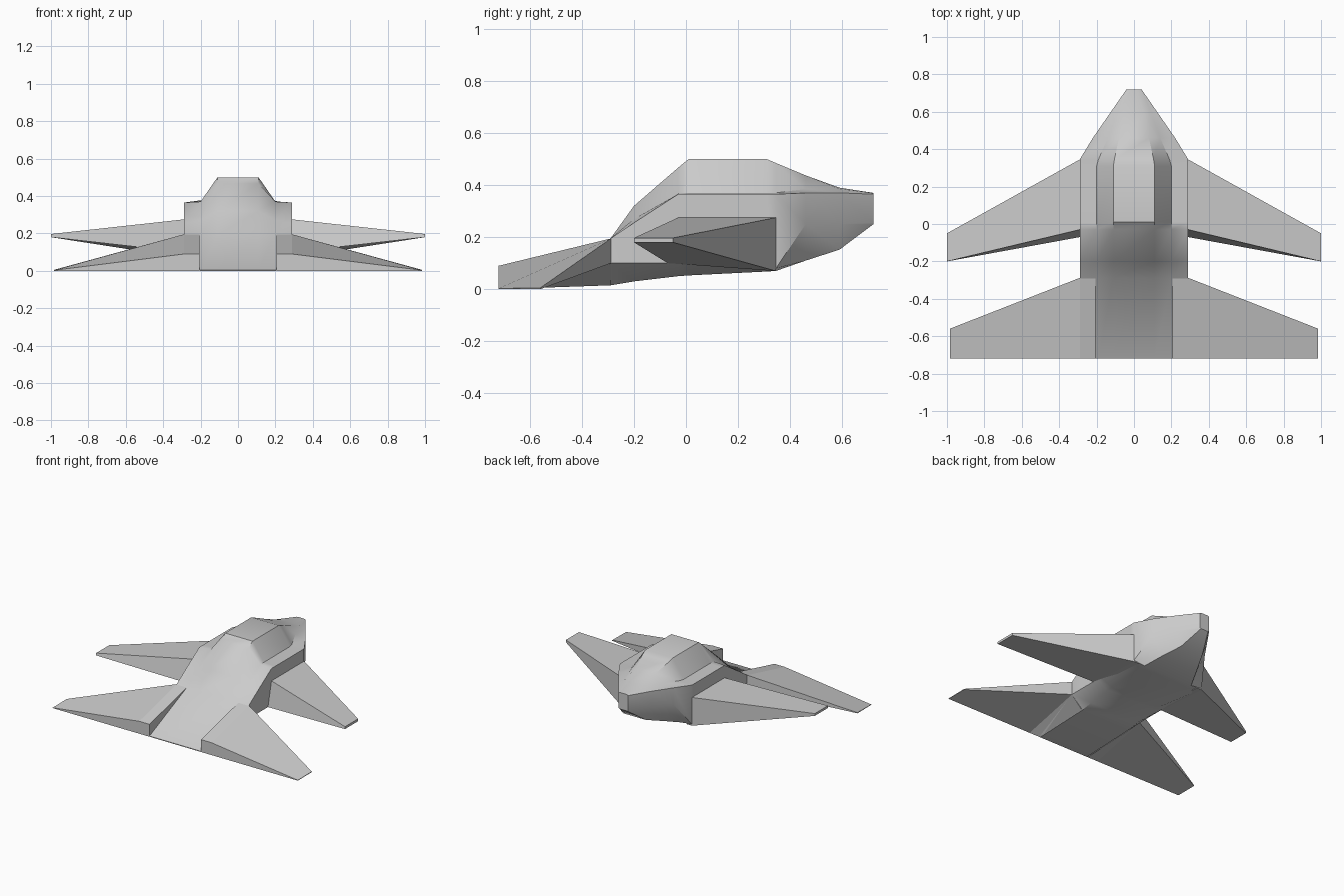
import bpy, bmesh

if "Cube" in bpy.data.objects:
    bpy.data.objects.remove(bpy.data.objects["Cube"])


def loft(name, rings, mirror=False):
    """Skin a closed solid through rings of equal point count."""
    bm = bmesh.new()
    loops = [[bm.verts.new(p) for p in ring] for ring in rings]
    n = len(loops[0])
    for a, b in zip(loops, loops[1:]):
        for i in range(n):
            j = (i + 1) % n
            bm.faces.new((a[i], a[j], b[j], b[i]))
    bm.faces.new(loops[0])
    bm.faces.new(loops[-1])
    bmesh.ops.recalc_face_normals(bm, faces=bm.faces)
    mesh = bpy.data.meshes.new(name)
    bm.to_mesh(mesh)
    bm.free()
    obj = bpy.data.objects.new(name, mesh)
    bpy.context.collection.objects.link(obj)
    if mirror:
        mod = obj.modifiers.new("mirror", 'MIRROR')
        mod.use_mirror_merge = False
    return obj


# Fuselage: y, then half section as canopy, canopy foot, shoulder, chine, belly (x, z)
sections = [
    (-.72, (.11, .005), (.19, .005), (.21, .005), (.21, .002), (.20, 0)),
    (-.29, (.11, .195), (.20, .195), (.29, .195), (.29, .10), (.20, .015)),
    (-.20, (.11, .32), (.20, .27), (.29, .255), (.29, .10), (.20, .03)),
    (-.03, (.11, .467), (.20, .37), (.29, .365), (.29, .10), (.20, .05)),
    (.01, (.11, .50), (.20, .37), (.29, .365), (.29, .10), (.20, .053)),
    (.31, (.11, .50), (.20, .37), (.29, .365), (.29, .08), (.20, .068)),
    (.345, (.105, .485), (.19, .37), (.29, .365), (.29, .08), (.20, .07)),
    (.46, (.08, .437), (.14, .385), (.22, .37), (.22, .25), (.15, .11)),
    (.59, (.055, .39), (.09, .385), (.13, .37), (.13, .25), (.09, .152)),
    (.72, (.015, .37), (.03, .369), (.04, .365), (.04, .255), (.03, .25)),
]
rings = [[(x, y, z) for x, z in half] + [(-x, y, z) for x, z in reversed(half)]
         for y, *half in sections]
fuselage = loft("fuselage", rings)


def wing(name, stations):
    """Each station: x, then (y, z) for top front, top rear, bottom rear, bottom front."""
    return loft(name, [[(x, y, z) for y, z in pts] for x, *pts in stations], True)


# Main swept wings
main_wings = wing("main_wings", [
    (.25, (.345, .275), (-.03, .275), (-.07, .10), (.345, .07)),
    (.29, (.345, .275), (-.03, .275), (-.07, .10), (.345, .07)),
    (1.0, (-.05, .197), (-.20, .197), (-.20, .18), (-.05, .18)),
])

# Tail wings, standing proud of the sloping tail deck
tail_wings = wing("tail_wings", [
    (.207, (-.288, .195), (-.72, .09), (-.72, 0), (-.288, .015)),
    (.29, (-.288, .195), (-.72, .09), (-.72, 0), (-.288, .10)),
    (.985, (-.56, .005), (-.72, .003), (-.72, 0), (-.56, 0)),
])

# Smooth the rounded fuselage, keep creases sharp
bpy.context.view_layer.objects.active = fuselage
fuselage.select_set(True)
bpy.ops.object.shade_smooth_by_angle(angle=0.6)
